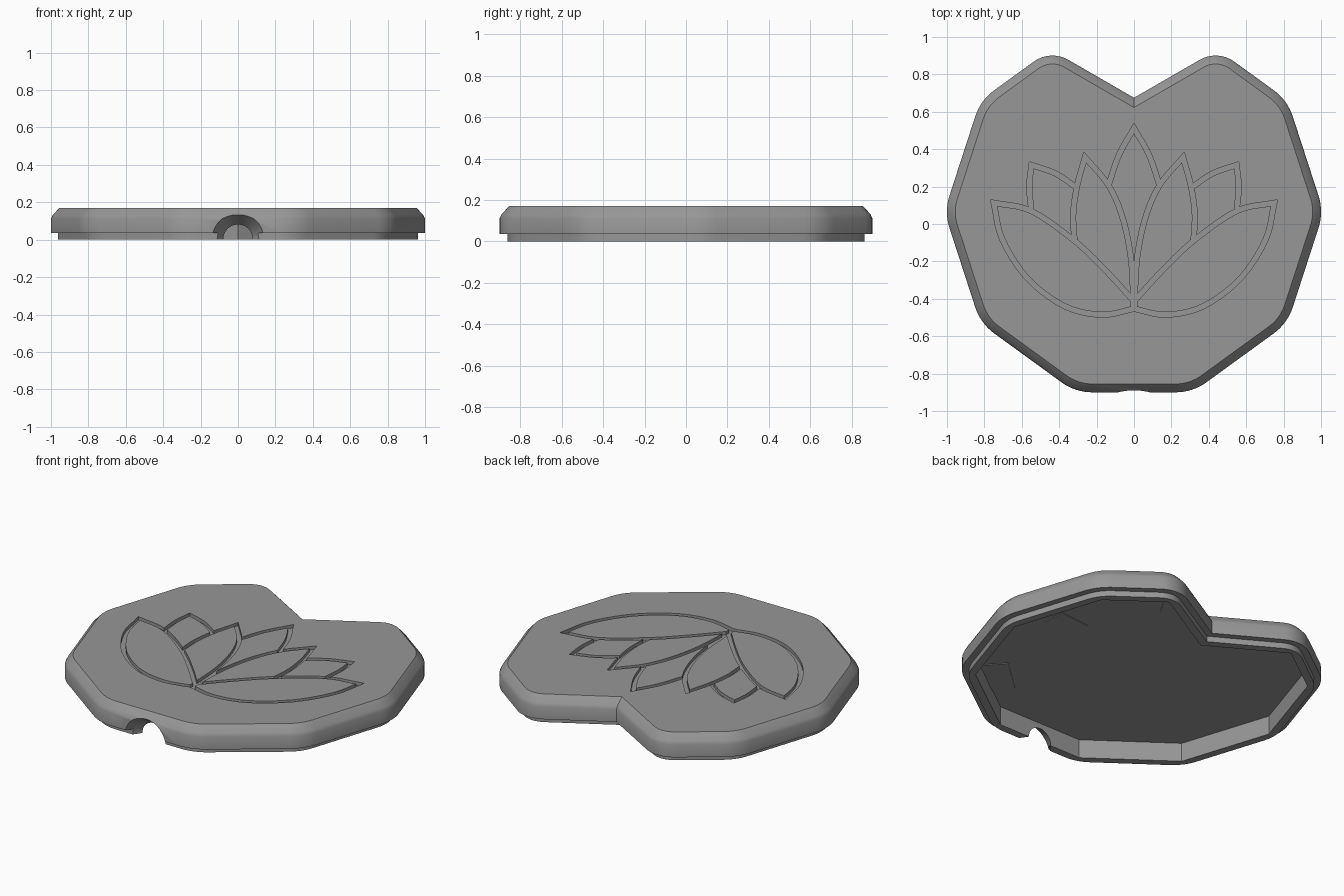
import bpy, bmesh, math
from mathutils import Vector, Matrix

if "Cube" in bpy.data.objects:
    bpy.data.objects.remove(bpy.data.objects["Cube"])

grey = bpy.data.materials.new("plain_grey")
grey.diffuse_color = (0.31, 0.31, 0.31, 1)
grey.use_nodes = True
grey.node_tree.nodes["Principled BSDF"].inputs["Base Color"].default_value = grey.diffuse_color

CY, APO = 0.065, 0.965          # decagon centre and apothem
R = APO / math.cos(math.radians(18))


def add_object(name, bm):
    bmesh.ops.recalc_face_normals(bm, faces=bm.faces)
    if bm.calc_volume(signed=True) < 0:
        bmesh.ops.reverse_faces(bm, faces=bm.faces)
    me = bpy.data.meshes.new(name)
    bm.to_mesh(me)
    bm.free()
    me.materials.append(grey)
    ob = bpy.data.objects.new(name, me)
    bpy.context.collection.objects.link(ob)
    return ob


def prism(name, pts, z0, z1):
    bm = bmesh.new()
    low = [bm.verts.new((p[0], p[1], z0)) for p in pts]
    high = [bm.verts.new((p[0], p[1], z1)) for p in pts]
    bm.faces.new(low[::-1])
    bm.faces.new(high)
    n = len(pts)
    for i in range(n):
        j = (i + 1) % n
        bm.faces.new((low[i], low[j], high[j], high[i]))
    return add_object(name, bm)


def volume(mesh):
    bm = bmesh.new()
    bm.from_mesh(mesh)
    v = bm.calc_volume(signed=True)
    bm.free()
    return v


# Subtract a cutter, keeping the first solver result that is sound
def cut(target, cutter):
    before = volume(target.data)
    mod = target.modifiers.new("cut", 'BOOLEAN')
    mod.operation = 'DIFFERENCE'
    mod.object = cutter
    result = None
    for solver in ('EXACT', 'MANIFOLD', 'FLOAT'):
        mod.solver = solver
        dg = bpy.context.evaluated_depsgraph_get()
        dg.update()
        mesh = bpy.data.meshes.new_from_object(target.evaluated_get(dg))
        if 0.2 * before < volume(mesh) < before * 0.99999:
            result = mesh
            break
    target.modifiers.remove(mod)
    if result:
        target.data = result
    bpy.data.objects.remove(cutter)


# Decagon with a V notch at the back: corner points and rounding radii
def deca(a):
    return Vector((R * math.cos(math.radians(a)), CY + R * math.sin(math.radians(a))))


apex = Vector((0, 0.675))
p36, t = deca(36), math.tan(math.radians(36))
lx = (p36.y + t * p36.x - apex.y) / (math.tan(math.radians(30)) + t)
lobe = Vector((lx, apex.y + lx * math.tan(math.radians(30))))
corners = [deca(-72), deca(-36), deca(0), p36, lobe, apex, Vector((-lobe.x, lobe.y)),
           deca(144), deca(180), deca(216), deca(252)]
radii = [0.28] * 4 + [0.17, 0, 0.17] + [0.28] * 4


def inset_corners(d):
    out, n = [], len(corners)
    for i, p in enumerate(corners):
        a = (p - corners[i - 1]).normalized()
        b = (corners[(i + 1) % n] - p).normalized()
        na, nb = Vector((-a.y, a.x)), Vector((-b.y, b.x))
        out.append(p + (na + nb) * d / (1 + na.dot(nb)))
    return out


def outline(d, seg=8):
    pts, cs = [], inset_corners(d)
    n = len(cs)
    for i, p in enumerate(cs):
        r = radii[i] - d
        if radii[i] == 0:
            pts.append(p)
            continue
        a = (p - cs[i - 1]).normalized()
        b = (cs[(i + 1) % n] - p).normalized()
        na, nb = Vector((a.y, -a.x)), Vector((b.y, -b.x))
        centre = p - (na + nb) * r / (1 + na.dot(nb))
        a0 = math.atan2(na.y, na.x)
        turn = math.acos(max(-1, min(1, na.dot(nb))))
        for k in range(seg + 1):
            w = a0 + turn * k / seg
            pts.append(centre + r * Vector((math.cos(w), math.sin(w))))
    return pts


# Lid shell: plug lip, wall, softened shoulder, flat top
bm = bmesh.new()
rings = []
for d, z in [(0.038, 0), (0.038, 0.035), (0, 0.035), (0, 0.112), (0.009, 0.131), (0.045, 0.17)]:
    rings.append([bm.verts.new((p.x, p.y, z)) for p in outline(d)])
bm.faces.new(rings[0][::-1])
bm.faces.new(rings[-1])
n = len(rings[0])
for lo, hi in zip(rings, rings[1:]):
    for i in range(n):
        j = (i + 1) % n
        bm.faces.new((lo[i], lo[j], hi[j], hi[i]))
lid = add_object("lid", bm)

# Hollow underside with sharp corners
cut(lid, prism("cavity_cutter", inset_corners(0.085), -0.1, 0.115))

# Flared cable opening at the front
bm = bmesh.new()
bmesh.ops.create_cone(bm, cap_ends=True, segments=48, radius1=0.18, radius2=0.04, depth=0.2,
                      matrix=Matrix.Translation((0, -0.86, 0.003)) @ Matrix.Rotation(-math.pi / 2, 4, 'X'))
cut(lid, add_object("opening_cutter", bm))


# Flower grooves: mitred ribbons along smooth curves
def spline(pts, steps=5):
    p = [Vector(q) for q in pts]
    p = [2 * p[0] - p[1]] + p + [2 * p[-1] - p[-2]]
    out = []
    for i in range(1, len(p) - 2):
        a, b, c, d = p[i - 1:i + 3]
        for k in range(steps):
            s = k / steps
            out.append(0.5 * (2 * b + (c - a) * s + (2 * a - 5 * b + 4 * c - d) * s * s
                              + (3 * b - a - 3 * c + d) * s ** 3))
    return out + [p[-2]]


def ribbon(path, width=0.027):
    left, right = [], []
    for i, p in enumerate(path):
        a = (p - path[i - 1]) if i else (path[1] - p)
        b = (path[i + 1] - p) if i < len(path) - 1 else a
        a, b = a.normalized(), b.normalized()
        m = Vector((-a.y - b.y, a.x + b.x)).normalized()
        off = m * (width / 2) / max(m.dot(Vector((-a.y, a.x))), 0.4)
        left.append(p + off)
        right.append(p - off)
    return right + left[::-1]


centre_tip = [(0, 0.512), (-0.08, 0.37), (-0.137, 0.205)]
petals = [
    # inner petal: shared stem side, tip, outer side
    ([(-0.003, -0.45), (-0.005, -0.36), (-0.018, -0.17), (-0.06, 0.03), (-0.135, 0.205), (-0.262, 0.357)],
     [(-0.262, 0.357), (-0.305, 0.2), (-0.325, 0.05), (-0.318, -0.09)]),
    # large lower petal: upper side, tip, lower side
    ([(-0.008, -0.405), (-0.15, -0.25), (-0.318, -0.09), (-0.55, 0.07), (-0.75, 0.113)],
     [(-0.75, 0.113), (-0.705, -0.08), (-0.57, -0.29), (-0.37, -0.44), (-0.17, -0.485), (0.004, -0.452)]),
    # small outer petal
    ([(-0.305, 0.193), (-0.42, 0.27), (-0.548, 0.315)],
     [(-0.548, 0.315), (-0.56, 0.2), (-0.549, 0.073)]),
]
half = spline(centre_tip)
paths = [[Vector((-p.x, p.y)) for p in half[::-1]] + half[1:]]
for a, b in petals:
    path = spline(a) + spline(b)[1:]
    paths += [path, [Vector((-p.x, p.y)) for p in path]]
for i, path in enumerate(paths):
    cut(lid, prism("groove_cutter", ribbon(path), 0.15 - 0.0003 * i, 0.2 + 0.001 * i))

bpy.ops.object.select_all(action='DESELECT')
lid.select_set(True)
bpy.context.view_layer.objects.active = lid
bpy.ops.object.shade_smooth_by_angle(angle=math.radians(30))

# Thin pads on the ceiling of the hollow
for x, y, ang, w in [(0.6, 0.13, 5, 0.2), (0.51, -0.56, 42, 0.28), (0.27, 0.68, 60, 0.2)]:
    bm = bmesh.new()
    mat = (Matrix.Translation((x, y, 0.1135)) @ Matrix.Rotation(math.radians(ang), 4, 'Z')
           @ Matrix.Diagonal((w, 0.14, 0.005, 1)))
    bmesh.ops.create_cube(bm, size=1, matrix=mat)
    add_object("ceiling_pad", bm)
